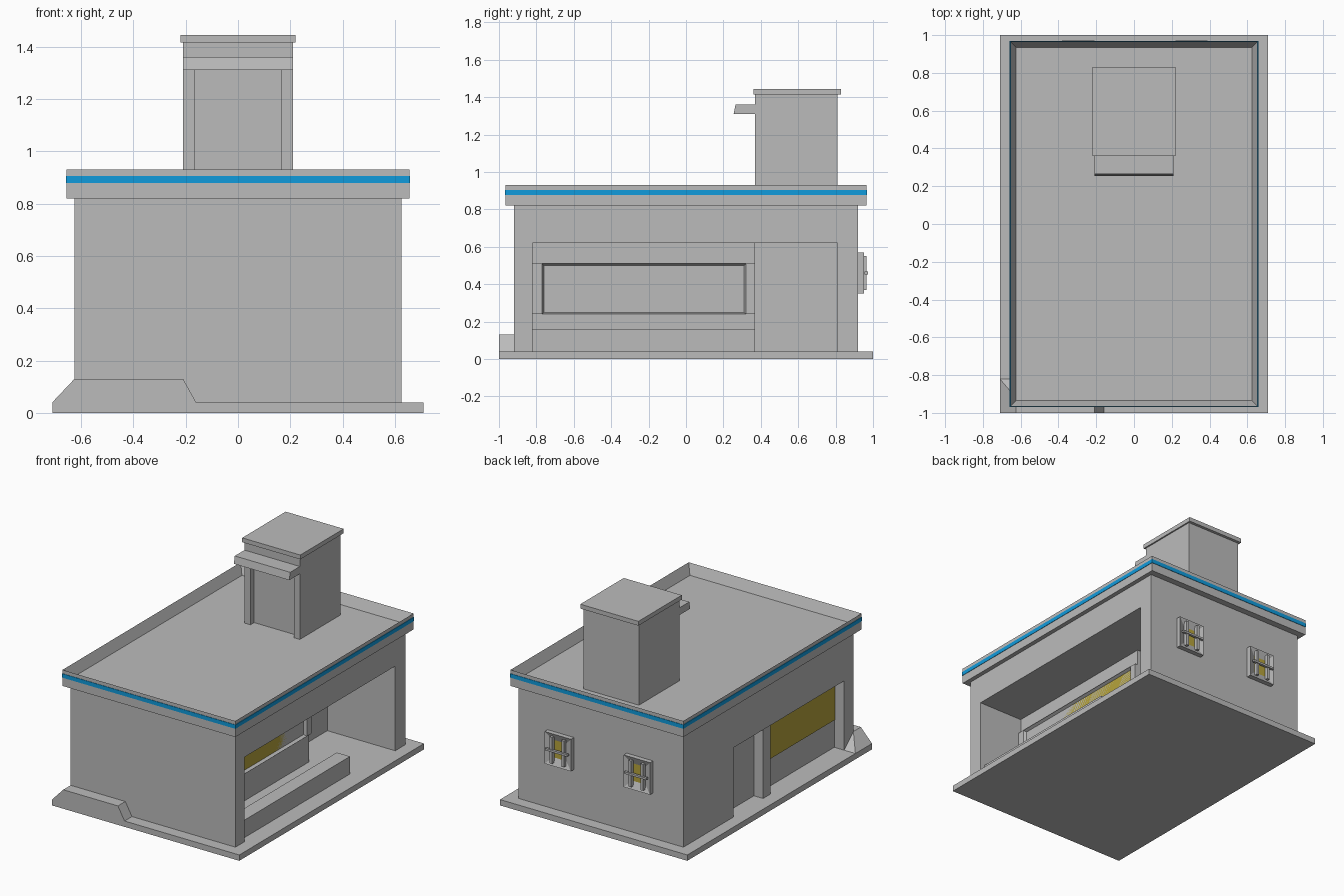
import bpy, bmesh
from mathutils import Vector

cube = bpy.data.objects.get("Cube")
if cube:
    bpy.data.objects.remove(cube, do_unlink=True)


def material(name, rgb):
    m = bpy.data.materials.new(name)
    m.use_nodes = True
    m.diffuse_color = (*rgb, 1)
    m.node_tree.nodes["Principled BSDF"].inputs["Base Color"].default_value = (*rgb, 1)
    return m


GREY = material("concrete grey", (0.5, 0.5, 0.5))
YELLOW = material("window yellow", (0.47, 0.37, 0.045))
BLUE = material("stripe blue", (0.005, 0.33, 0.72))


def finish(name, bm, *mats):
    bmesh.ops.recalc_face_normals(bm, faces=bm.faces)
    mesh = bpy.data.meshes.new(name)
    bm.to_mesh(mesh)
    bm.free()
    for m in mats:
        mesh.materials.append(m)
    ob = bpy.data.objects.new(name, mesh)
    bpy.context.collection.objects.link(ob)
    return ob


def hull(name, points, mat=GREY):
    bm = bmesh.new()
    for p in points:
        bm.verts.new(p)
    bmesh.ops.convex_hull(bm, input=bm.verts)
    bmesh.ops.dissolve_limit(bm, angle_limit=0.01, verts=bm.verts, edges=bm.edges)
    return finish(name, bm, mat)


def box_mesh(x, y, z):
    bm = bmesh.new()
    bmesh.ops.create_cube(bm, size=1)
    for v in bm.verts:
        v.co = [r[0] if c < 0 else r[1] for c, r in zip(v.co, (x, y, z))]
    return bm


def box(name, x, y, z, mat=GREY):
    return finish(name, box_mesh(x, y, z), mat)


def sunk_box(name, x, y, z, normal, border, depth, inner=GREY):
    """Box with one face inset and pushed in."""
    bm = box_mesh(x, y, z)
    bm.normal_update()
    face = max(bm.faces, key=lambda f: f.normal.dot(Vector(normal)))
    bmesh.ops.inset_region(bm, faces=[face], thickness=border, use_even_offset=True)
    for v in face.verts:
        v.co -= Vector(normal) * depth
    face.material_index = 1
    return finish(name, bm, GREY, inner)


def cut(ob, *spans):
    for span in spans:
        cutter = box("cutter", *span)
        cutter.hide_render = True
        mod = ob.modifiers.new("cut", "BOOLEAN")
        mod.operation, mod.solver, mod.object = "DIFFERENCE", "EXACT", cutter
        bpy.context.view_layer.objects.active = ob
        bpy.ops.object.modifier_apply(modifier=mod.name)
        bpy.data.objects.remove(cutter, do_unlink=True)


# Base slab and the raised kerb wrapping its front corner
box("base_slab", (-.71, .71), (-1, 1), (0, .04))
hull("front_kerb", [(x, y, z) for y in (-1, -.92)
                    for x, z in ((-.71, .04), (-.625, .13), (-.21, .13), (-.16, .04))])
hull("kerb_corner_ramp", [(-.71, -.92, .04), (-.625, -.92, .13), (-.625, -.92, .04),
                          (-.71, -.82, .04), (-.625, -.82, .04)])

# Walls with the deep shop recess on one side and the shallow one on the other
walls = box("walls", (-.625, .625), (-.92, .92), (.04, .82))
cut(walls,
    ((.28, .8), (-.82, .81), (.04, .62)),
    ((.11, .8), (.37, .81), (.04, .62)),
    ((-.8, -.55), (-.82, .38), (.04, .515)))

# Shop front: framed window and low bench
sunk_box("shop_window", (.27, .30), (-.77, .32), (.24, .51), (1, 0, 0), .01, .02, YELLOW)
for side, y in (("front", -.82), ("back", .32)):
    box(f"shop_window_{side}_post", (.27, .30), (y, y + .05), (.24, .51))
box("shop_bench", (.49, .59), (-.82, .37), (.04, .16))

# Side entrance: post and glazing
box("entrance_post", (-.62, -.54), (-.03, .05), (.04, .515))
box("entrance_glass", (-.556, -.549), (-.82, -.03), (.23, .515), YELLOW)

# Roof tray with parapet and painted stripe
sunk_box("roof_parapet", (-.655, .655), (-.965, .965), (.82, .93), (0, 0, 1), .03, .07)
for sign, side in ((-1, "right"), (1, "left")):
    box(f"stripe_{side}", sorted((sign * .652, sign * .658)), (-.968, .968), (.878, .905), BLUE)
for sign, side in ((-1, "front"), (1, "back")):
    box(f"stripe_{side}", (-.658, .658), sorted((sign * .962, sign * .968)), (.878, .905), BLUE)

# Rooftop stair house with recessed doorway, canopy and cap
tower = box("stair_house", (-.21, .21), (.37, .81), (.85, 1.42))
cut(tower, ((-.165, .165), (.3, .41), (.8, 1.31)))
box("stair_house_cap", (-.22, .22), (.36, .83), (1.415, 1.445))
hull("stair_house_canopy", [(x, y, z) for x in (-.21, .21)
                            for y, z in ((.37, 1.31), (.255, 1.31), (.265, 1.36), (.37, 1.36))])

# Two barred windows on the back wall
for side, cx in (("left", .305), ("right", -.295)):
    sunk_box(f"{side}_back_window", (cx - .1, cx + .1), (.915, .953), (.35, .57),
             (0, 1, 0), .05, .02, YELLOW)
    for dx in (-.045, .045):
        box(f"{side}_window_upright_bar", (cx + dx - .01, cx + dx + .01), (.94, .965), (.37, .55))
    box(f"{side}_window_cross_bar", (cx - .085, cx + .085), (.955, .972), (.453, .467))
